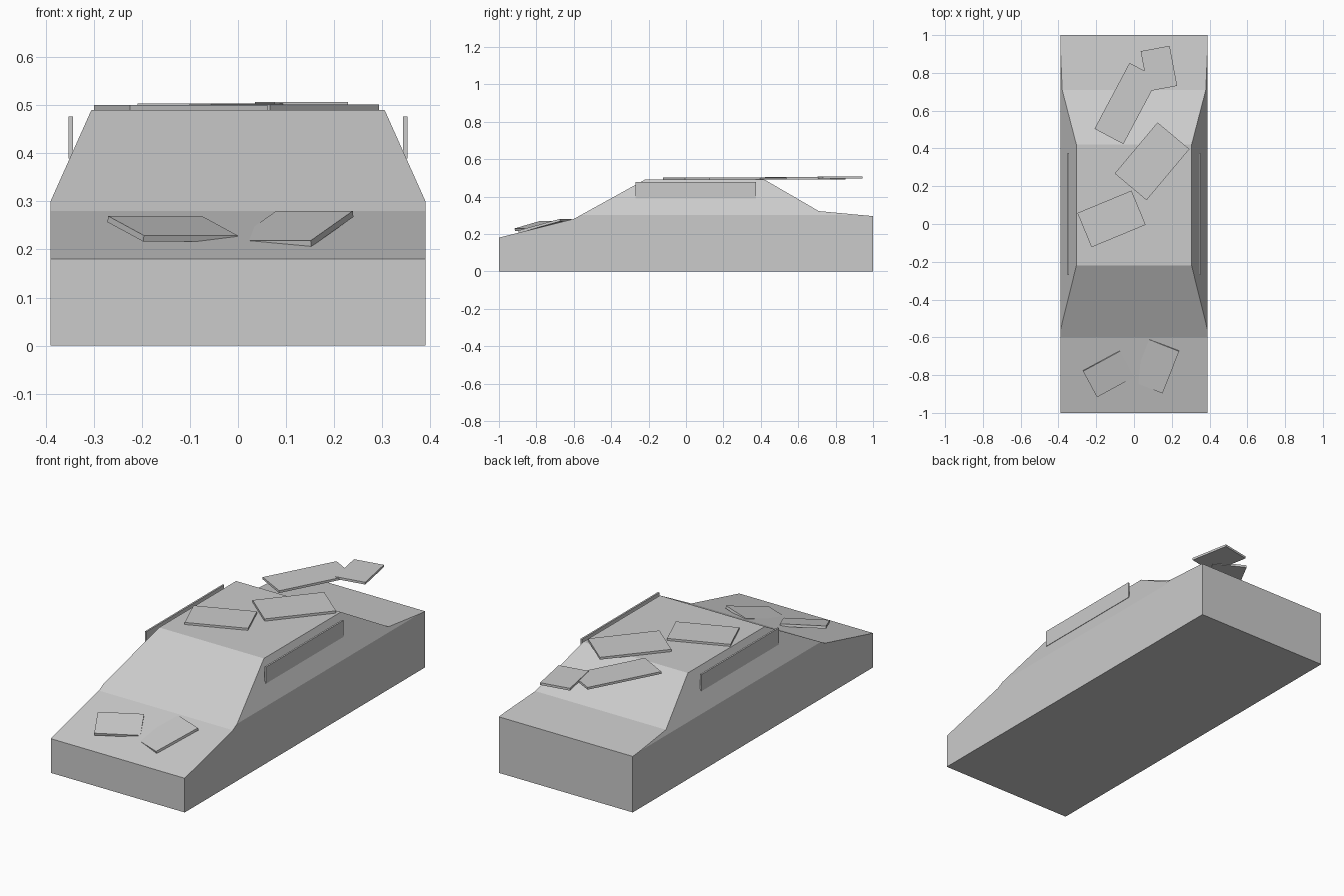
import bpy, bmesh, math
from mathutils import Vector, Matrix

if "Cube" in bpy.data.objects:
    bpy.data.objects.remove(bpy.data.objects["Cube"])

grey = bpy.data.materials.new("plain_grey")
grey.diffuse_color = (0.6, 0.6, 0.6, 1)
grey.use_nodes = True
grey.node_tree.nodes["Principled BSDF"].inputs["Base Color"].default_value = grey.diffuse_color


def make_object(name, bm):
    bmesh.ops.recalc_face_normals(bm, faces=bm.faces[:])
    mesh = bpy.data.meshes.new(name)
    bm.to_mesh(mesh)
    bm.free()
    mesh.materials.append(grey)
    obj = bpy.data.objects.new(name, mesh)
    bpy.context.collection.objects.link(obj)
    return obj


def plate(name, center, size, turn=0, tilt=0):
    """Thin box, tilted about its own width axis and then turned about z."""
    bm = bmesh.new()
    mat = (Matrix.Translation(center)
           @ Matrix.Rotation(math.radians(turn), 4, 'Z')
           @ Matrix.Rotation(math.radians(tilt), 4, 'X')
           @ Matrix.Diagonal((*size, 1)))
    bmesh.ops.create_cube(bm, size=1, matrix=mat)
    return make_object(name, bm)


# Car body: side profile extruded across the width
HALF, ROOF_HALF, BELT, ROOF = 0.39, 0.305, 0.30, 0.49
profile = [(-1, 0), (-1, 0.18), (-0.6, 0.28), (-0.22, ROOF),
           (0.42, ROOF), (0.71, 0.322), (1, 0.295), (1, 0)]
bm = bmesh.new()
side = bm.faces.new([bm.verts.new((-HALF, y, z)) for y, z in profile])
ext = bmesh.ops.extrude_face_region(bm, geom=[side])
bmesh.ops.translate(bm, vec=(2 * HALF, 0, 0),
                    verts=[v for v in ext["geom"] if isinstance(v, bmesh.types.BMVert)])
bmesh.ops.recalc_face_normals(bm, faces=bm.faces[:])

# Slope the cabin sides inwards above the belt line
for s in (-1, 1):
    normal = Vector((s * (ROOF - BELT), 0, HALF - ROOF_HALF)).normalized()
    cut = bmesh.ops.bisect_plane(
        bm, geom=bm.verts[:] + bm.edges[:] + bm.faces[:], dist=1e-5,
        plane_co=(s * HALF, 0, BELT), plane_no=normal, clear_outer=True)
    edges = [e for e in cut["geom_cut"] if isinstance(e, bmesh.types.BMEdge)]
    bmesh.ops.edgenet_fill(bm, edges=edges)
make_object("car_body", bm)

# Upright side window plates
for label, s in (("left", -1), ("right", 1)):
    plate(f"side_window_{label}", (s * 0.348, 0.053, 0.433), (0.009, 0.645, 0.087))

# Loose flat panels on the roof and over the rear window
T = 0.012
for name, x, y, top, w, d, turn in [
        ("roof_panel_front", -0.119, 0.027, 0.501, 0.31, 0.196, 22.5),
        ("roof_panel_rear", 0.0955, 0.332, 0.502, 0.353, 0.22, 50),
        ("rear_panel_long", -0.04, 0.638, 0.504, 0.395, 0.173, 62),
        ("rear_panel_short", 0.132, 0.823, 0.507, 0.156, 0.216, 10.7)]:
    plate(name, (x, y, top - T / 2), (w, d, T), turn)

# Tilted panels on the hood
plate("hood_panel_left", (-0.136, -0.794, 0.243), (0.222, 0.161, 0.013), 28.5, 14.5)
plate("hood_panel_right", (0.116, -0.753, 0.243), (0.171, 0.247, 0.013), -21.5, 14.5)
